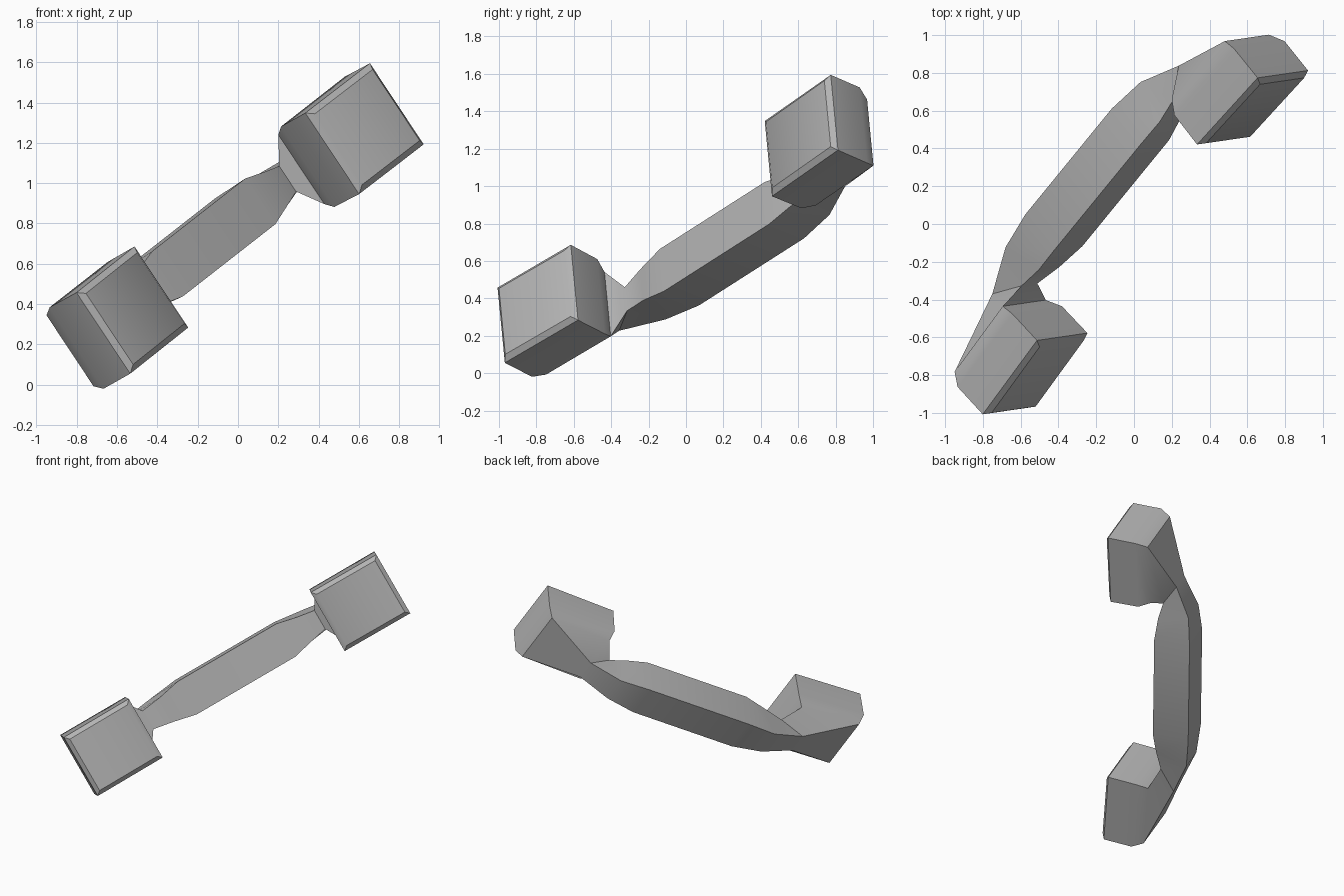
import bpy, bmesh, math
from mathutils import Vector, Matrix

if "Cube" in bpy.data.objects:
    bpy.data.objects.remove(bpy.data.objects["Cube"])

# Local frame: l = along the handle, f = the way the ear pieces face, w = width
L = Vector((.567, .694, .443)).normalized()
W = Vector((-.55, -.08, .83))
W = (W - L * W.dot(L)).normalized()
F = L.cross(W)
ORIGIN = Vector((.06, -.0975, .825))

grey = bpy.data.materials.new("grey")
grey.diffuse_color = (.45, .45, .45, 1)
grey.use_nodes = True
grey.node_tree.nodes["Principled BSDF"].inputs["Base Color"].default_value = grey.diffuse_color

# Each ring: (l, f, half width) of the outer/back edge, then of the inner/front edge
RINGS = [
    ((1.253, .022, .212), (.777, -.004, .212)),   # flat cap
    ((1.283, .000, .242), (.747, -.027, .242)),   # rim below the chamfer
    ((1.290, -.210, .243), (.757, -.235, .240)),  # straight ear sides
    ((1.261, -.290, .212), (.789, -.316, .207)),  # rounded shoulder
    ((.870, -.460, .076), (.705, -.360, .076)),   # neck
    ((.630, -.562, .096), (.565, -.332, .100)),   # handle flare
    ((.405, -.583, .121), (.405, -.320, .136)),   # handle full section
]
SHIFT = [0, 0, 0, 0, .012, .025, .03]  # the handle sits slightly towards the upper end


def ring(bm, r, side):
    (l0, f0, w0), (l1, f1, w1) = RINGS[r]
    pts = [(l0, f0, w0), (l0, f0, -w0), (l1, f1, -w1), (l1, f1, w1)]
    return [bm.verts.new(ORIGIN + L * (side * l + SHIFT[r]) + F * f + W * w)
            for l, f, w in pts]


# Handset: one loft from the upper cap, through the handle, to the lower cap
bm = bmesh.new()
rings = [ring(bm, r, 1) for r in range(len(RINGS))]
rings += [ring(bm, r, -1) for r in reversed(range(len(RINGS)))]
for a, b in zip(rings, rings[1:]):
    for i in range(4):
        j = (i + 1) % 4
        bm.faces.new((a[i], a[j], b[j], b[i]))
bm.faces.new(rings[0])
bm.faces.new(rings[-1])
bmesh.ops.recalc_face_normals(bm, faces=bm.faces)
mesh = bpy.data.meshes.new("handset")
bm.to_mesh(mesh)
bm.free()
mesh.materials.append(grey)
handset = bpy.data.objects.new("handset", mesh)
bpy.context.collection.objects.link(handset)

# Soft bends along the handle, crisp rims and corners
bpy.context.view_layer.objects.active = handset
handset.select_set(True)
bpy.ops.object.shade_smooth_by_angle(angle=math.radians(35))
